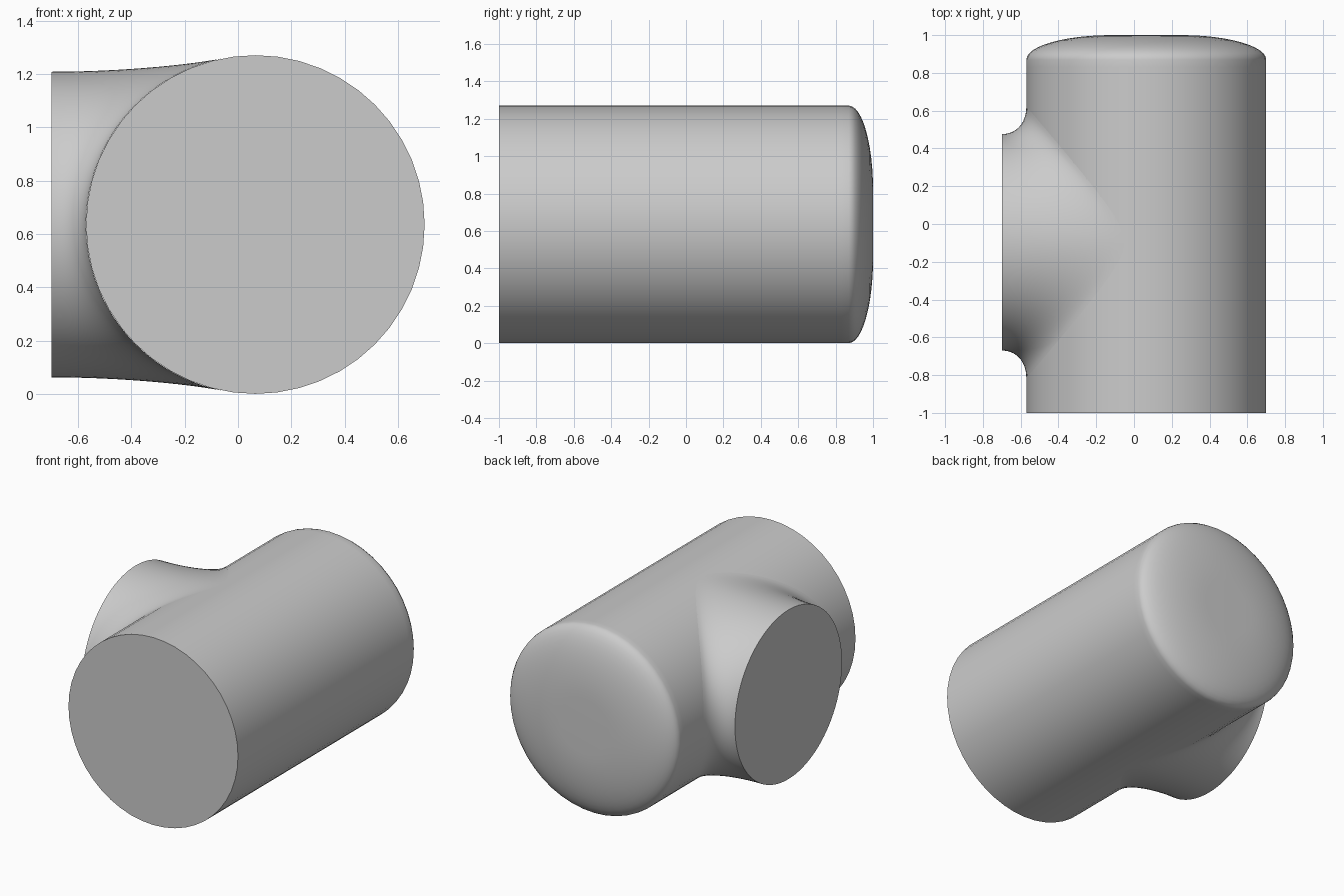
import bpy, bmesh, math
from mathutils import Vector

if "Cube" in bpy.data.objects:
    bpy.data.objects.remove(bpy.data.objects["Cube"])

R = 0.635                        # main body radius
CX, CZ = 0.065, R                # main axis position
BY, BR, BX = -0.097, 0.573, -0.70  # branch centre, radius and end plane
TY, TZ = 0.72, 0.624             # half extents of the blend outline on the body
SEG, BSEG, STEPS = 48, 96, 14

grey = bpy.data.materials.new("light_grey")
grey.diffuse_color = (0.6, 0.6, 0.6, 1)
grey.use_nodes = True
grey.node_tree.nodes["Principled BSDF"].inputs["Base Color"].default_value = grey.diffuse_color


def finish(bm, name):
    bmesh.ops.recalc_face_normals(bm, faces=bm.faces)
    me = bpy.data.meshes.new(name)
    bm.to_mesh(me)
    bm.free()
    me.materials.append(grey)
    ob = bpy.data.objects.new(name, me)
    bpy.context.collection.objects.link(ob)
    bpy.ops.object.select_all(action='DESELECT')
    bpy.context.view_layer.objects.active = ob
    ob.select_set(True)
    bpy.ops.object.shade_smooth_by_angle(angle=math.radians(30))
    return ob


def loft(bm, rings):
    """Skin closed rings of points; returns the vertex rings."""
    vs = [[bm.verts.new(p) for p in ring] for ring in rings]
    for a, b in zip(vs, vs[1:]):
        n = len(a)
        for i in range(n):
            j = (i + 1) % n
            bm.faces.new((a[i], a[j], b[j], b[i]))
    return vs


# Main body: straight barrel with a flat front and a softly rounded back
profile = [(-1 + 1.87 * i / 48, R) for i in range(49)]
for i in range(1, 13):
    a = math.pi / 2 * i / 12
    profile.append((0.87 + 0.13 * math.sin(a), R - 0.45 * (1 - math.cos(a))))
bm = bmesh.new()
angles = [2 * math.pi * i / SEG for i in range(SEG)]
rings = loft(bm, [[(CX + r * math.cos(a), y, CZ + r * math.sin(a)) for a in angles]
                  for y, r in profile])
bm.faces.new(rings[0])
bm.faces.new(rings[-1])


# Open the barrel where the branch covers it
def covered(v):
    p = v.co
    return (p.x < CX and
            ((p.y - BY) / TY) ** 2 + ((p.z - CZ) / TZ) ** 2 < 0.93)


bmesh.ops.delete(bm, geom=[f for f in bm.faces if all(covered(v) for v in f.verts)],
                 context='FACES')
finish(bm, "main_body")


# Branch: round end disc flaring tangentially into the barrel
def flare(phi):
    c, s = math.cos(phi), math.sin(phi)
    start = Vector((BX, BY + BR * c, CZ + BR * s))
    z = TZ * s
    depth = math.sqrt(R * R - z * z)
    end = Vector((CX - depth, BY + TY * c, CZ + z))
    tangent = Vector((z * z / depth, TY * c, z))
    reach = 1 - BR / math.hypot(TY * c, z)
    corner = end - tangent * reach
    p1 = start + Vector((0.6 * (corner.x - BX), 0, 0))
    p2 = end.lerp(corner, 0.6)
    pts = []
    for i in range(STEPS + 1):
        t = i / STEPS
        u = 1 - t
        pts.append(start * u**3 + p1 * (3 * u * u * t) + p2 * (3 * u * t * t) + end * t**3)
    return pts


bm = bmesh.new()
columns = [flare(2 * math.pi * i / BSEG) for i in range(BSEG)]
rings = loft(bm, list(zip(*columns)))
bm.faces.new(rings[0])
finish(bm, "side_branch")
